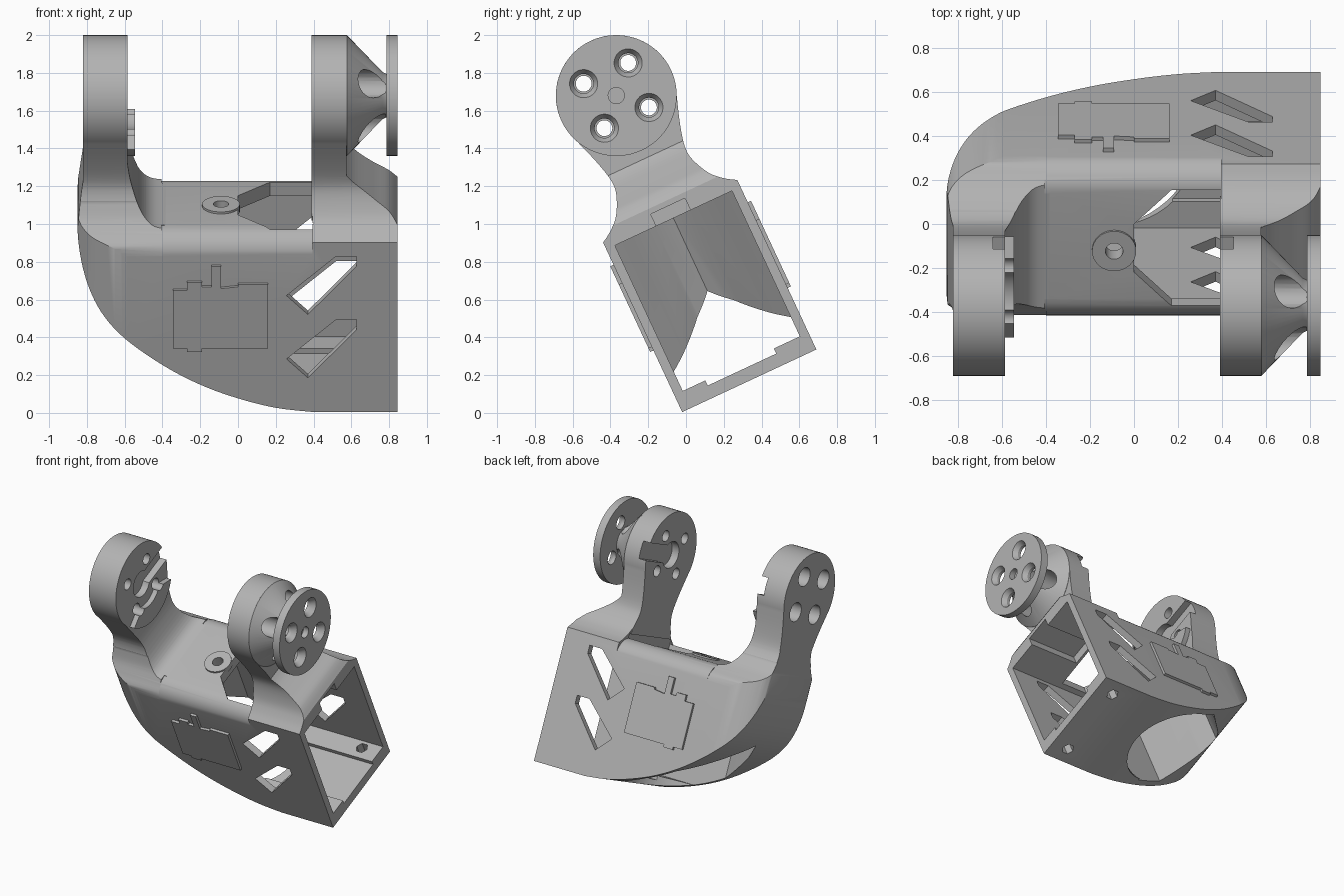
import bpy, bmesh, math
from mathutils import Matrix, Vector

if "Cube" in bpy.data.objects:
    bpy.data.objects.remove(bpy.data.objects["Cube"], do_unlink=True)

# The part is drawn upright (x, u, v), then tilted into place
TILT = Matrix.Translation((0, 0.335, 0.17)) @ Matrix.Rotation(math.radians(25), 4, 'X')
AXLE = 1.666      # height of the joint axis
R = 0.32          # radius of the joint ends
HALF = 0.392      # half width of the box

grey = bpy.data.materials.new("plain_grey")
grey.use_nodes = True
grey.diffuse_color = (0.45, 0.45, 0.45, 1)
grey.node_tree.nodes["Principled BSDF"].inputs["Base Color"].default_value = (0.45, 0.45, 0.45, 1)


def finish(name, bm):
    bmesh.ops.recalc_face_normals(bm, faces=bm.faces)
    if bm.calc_volume(signed=True) < 0:
        bmesh.ops.reverse_faces(bm, faces=bm.faces)
    bm.transform(TILT)
    me = bpy.data.meshes.new(name)
    bm.to_mesh(me)
    bm.free()
    me.materials.append(grey)
    ob = bpy.data.objects.new(name, me)
    bpy.context.collection.objects.link(ob)
    return ob


PLACE = {'x': lambda p, t: (t, p[0], p[1]),
         'u': lambda p, t: (p[0], t, p[1]),
         'v': lambda p, t: (p[0], p[1], t)}


def prism(name, pts, axis, a, b):
    """Extrude a flat outline along one axis from a to b."""
    bm = bmesh.new()
    lo = [bm.verts.new(PLACE[axis](p, a)) for p in pts]
    hi = [bm.verts.new(PLACE[axis](p, b)) for p in pts]
    bm.faces.new(lo)
    bm.faces.new(hi[::-1])
    for i in range(len(pts)):
        j = (i + 1) % len(pts)
        bm.faces.new((lo[j], lo[i], hi[i], hi[j]))
    return finish(name, bm)


def lathe(name, prof, u=0, v=AXLE, n=48):
    """Revolve (x, radius) points about a line parallel to x."""
    bm = bmesh.new()
    rings = [[bm.verts.new((x, u + r * math.cos(math.tau * k / n), v + r * math.sin(math.tau * k / n)))
              for k in range(n)] for x, r in prof]
    for p, q in zip(rings, rings[1:]):
        for k in range(n):
            j = (k + 1) % n
            bm.faces.new((p[k], p[j], q[j], q[k]))
    bm.faces.new(rings[0])
    bm.faces.new(rings[-1])
    return finish(name, bm)


def arc(cx, cy, rx, ry, a, b, n):
    angles = [math.radians(a + (b - a) * i / n) for i in range(n + 1)]
    return [(cx + rx * math.cos(t), cy + ry * math.sin(t)) for t in angles]


def circle(cx, cy, r, n=32):
    return arc(cx, cy, r, r, 0, 360, n)[:-1]


def rect(a, b, c, d):
    return [(a, c), (b, c), (b, d), (a, d)]


def smooth(pts, n=5):
    """Catmull-Rom curve through the points."""
    p = [Vector(q) for q in [pts[0]] + pts + [pts[-1]]]
    out = []
    for a, b, c, d in zip(p, p[1:], p[2:], p[3:]):
        for i in range(n):
            t = i / n
            out.append(tuple(0.5 * (2 * b + (c - a) * t + (2 * a - 5 * b + 4 * c - d) * t * t
                                    + (3 * b - a - 3 * c + d) * t ** 3)))
    return out + [pts[-1]]


def volume(me):
    bm = bmesh.new()
    bm.from_mesh(me)
    vol = bm.calc_volume(signed=True)
    bm.free()
    return vol


def combine(ob, tool, op='DIFFERENCE'):
    """Boolean that tries sturdier settings if the result gains or loses too much."""
    before = volume(ob.data)
    m = ob.modifiers.new("cut", 'BOOLEAN')
    m.operation, m.object = op, tool
    for solver, tolerant in (('EXACT', False), ('MANIFOLD', False), ('EXACT', True)):
        m.solver, m.use_hole_tolerant = solver, tolerant
        bpy.context.view_layer.update()
        me = bpy.data.meshes.new_from_object(ob.evaluated_get(bpy.context.evaluated_depsgraph_get()))
        if 0.2 * before < volume(me) < before:
            break
    else:
        me = ob.data
    ob.modifiers.clear()
    ob.data = me
    bpy.data.objects.remove(tool, do_unlink=True)


# Bracket: side outline crossed with end outline
belly = smooth([(0.4, 0), (0.2, 0.025), (0, 0.08), (-0.2, 0.16), (-0.4, 0.275), (-0.6, 0.43),
                (-0.73, 0.58), (-0.81, 0.76), (-0.848, 0.97), (-0.838, 1.13), (-0.82, 1.27)])
inner_fillet = smooth([(-0.585, 1.38), (-0.565, 1.25), (-0.52, 1.12), (-0.46, 1.05), (-0.38, 1.03)])
outer_fillet = smooth([(0.575, 1.3), (0.62, 1.25), (0.72, 1.17), (0.8, 1.11), (0.845, 1.05)])
side = [(0.845, 0)] + belly + [(-0.82, 2.1), (-0.585, 2.1)] + inner_fillet \
    + [(0.39, 1.03), (0.39, 2.1), (0.575, 2.1)] + outer_fillet
neck = smooth([(HALF, 0.99), (0.33, 1.03), (0.27, 1.09), (0.222, 1.19), (0.215, 1.27),
               (0.243, 1.39), (0.29, 1.531)])
right_half = [(HALF, -0.1)] + neck
end = right_half + arc(0, AXLE, R, R, -24, 204, 48) + [(-u, v) for u, v in right_half[::-1]]
bracket = prism("bracket", side, 'u', -0.6, 0.6)
combine(bracket, prism("end_outline", end, 'x', -1, 1), 'INTERSECT')

# Rounded left end and upper edges of the box
flare = smooth([(0.396, 0.86), (0.383, 0.95), (0.33, 1.01), (0.275, 1.072), (0.232, 1.15)])
corner = arc(0.264, 0.9, 0.13, 0.13, 0, 90, 10)
for s in (-1, 1):
    end_plan = [(-0.9, 0.6), (-0.9, 0.24)] + arc(-0.53, 0.24, 0.322, 0.155, 180, 90, 12) + [(-0.53, 0.6)]
    combine(bracket, prism("end_round", [(x, s * u) for x, u in end_plan], 'v', -0.1, 1.21))
    for pts, top, a, b in ((flare, 1.15, -1, -0.4), (corner, 1.1, -0.405, 0.394)):
        shape = [(0.5, pts[0][1])] + pts + [(pts[-1][0], top + 0.01), (0.5, top + 0.01)]
        combine(bracket, prism("edge_round", [(s * u, v) for u, v in shape], 'x', a, b))

# Opening in the top
top_hole = [(0, -0.13), (0.17, -0.3), (0.4, -0.3), (0.4, 0.28), (0.17, 0.28), (0, 0.11)]
combine(bracket, prism("top_opening", top_hole, 'v', 0.8, 1.06))

# Hollow with a wedge-shaped closed end, open through the belly
wedge = [(-0.3, 0.342), (-0.41, 0.25), (-0.59, 0.107), (-0.69, 0)]
wedge += [(x, -u) for x, u in wedge[-2::-1]]
combine(bracket, prism("hollow", [(0.9, 0.342)] + wedge + [(0.9, -0.342)], 'v', 0.1, 0.95))
belly_hole = arc(-0.12, 0, 0.38, 0.335, -90, 90, 24) + [(-0.3, 0.335), (-0.3, -0.335)]
combine(bracket, prism("belly_opening", belly_hole, 'v', -0.1, 0.3))
combine(bracket, prism("floor_channel", rect(-0.21, 0.19, 0.07, 0.2), 'x', 0.05, 0.9))
combine(bracket, prism("top_notch", rect(-0.1, 0.1, 0.9, 1.02), 'x', 0.42, 0.9))

# Screw holes in the floor and top
combine(bracket, prism("boss_hole", circle(-0.09, -0.02, 0.04), 'v', 0.9, 1.2))
for s in (-1, 1):
    combine(bracket, prism("floor_screw_hole", circle(0.7, s * 0.28, 0.045, 6), 'v', -0.1, 0.2))

# Slanted windows through both walls
for drop in (0, 0.37):
    window = [(0.257, 0.68), (0.52, 0.91), (0.627, 0.91), (0.627, 0.85), (0.37, 0.57)]
    combine(bracket, prism("window", [(x, v - drop) for x, v in window], 'u', -0.6, 0.6))

# Raised crescent on the inner face of the left arm
outline = arc(0, AXLE, R, R, 218, 322, 24) + arc(0, AXLE - 0.05, 0.15, 0.13, -40, -140, 16)
crescent = prism("arm_crescent", outline, 'x', -0.59, -0.545)

# Joint hub: cone and end disc
hub = lathe("joint_hub", [(0.57, R), (0.577, R), (0.765, 0.125), (0.785, 0.115), (0.785, R), (0.845, R)], n=64)
combine(hub, lathe("hub_centre", [(0.8, 0.043), (0.9, 0.043)], n=24))

# Screw holes, centre recess and key slot in the arms and hub
for u, v in [(a * 0.13, AXLE + b * 0.13) for a in (-1, 1) for b in (-1, 1)]:
    left = [(-1, 0.072), (-0.66, 0.072), (-0.66, 0.042), (-0.5, 0.042)]
    right = [(0.3, 0.042), (0.48, 0.042), (0.48, 0.075), (0.8, 0.075)]
    disc = [(0.5, 0.075), (0.782, 0.075), (0.782, 0.052), (0.81, 0.052), (0.85, 0.078)]
    for ob, prof in ((bracket, left), (bracket, right), (hub, disc)):
        combine(ob, lathe("screw_hole", prof, u, v, 24))
    if v < AXLE:
        combine(crescent, lathe("screw_hole", left, u, v, 24))
for a, b in ((-0.64, -0.56), (0.36, 0.45)):
    combine(bracket, lathe("centre_recess", [(a, 0.1), (b, 0.1)]))
    combine(bracket, prism("key_slot", rect(0, 0.4, AXLE - 0.065, AXLE + 0.065), 'x', a, b))

# Screw boss on the top
boss = prism("screw_boss", circle(-0.09, -0.02, 0.1), 'v', 1.0, 1.042)
combine(boss, prism("boss_bore", circle(-0.09, -0.02, 0.04), 'v', 0.9, 1.1))

# Raised outline plates on the front and back walls
plate = [(-0.345, 0.38), (-0.27, 0.38), (-0.27, 0.36), (-0.19, 0.36), (-0.19, 0.38), (0.16, 0.38),
         (0.16, 0.755), (0, 0.755), (0, 0.74), (-0.09, 0.73), (-0.09, 0.86), (-0.14, 0.86), (-0.14, 0.74),
         (-0.19, 0.74), (-0.19, 0.765), (-0.27, 0.765), (-0.27, 0.72), (-0.345, 0.72)]
for name, s in (("front_plate", -1), ("back_plate", 1)):
    prism(name, plate, 'u', s * 0.385, s * 0.411)

# Smooth curved faces, keep edges sharp
bpy.ops.object.select_all(action='DESELECT')
for ob in bpy.context.collection.objects:
    if ob.type == 'MESH':
        ob.select_set(True)
        bpy.context.view_layer.objects.active = ob
bpy.ops.object.shade_smooth_by_angle(angle=math.radians(30))
